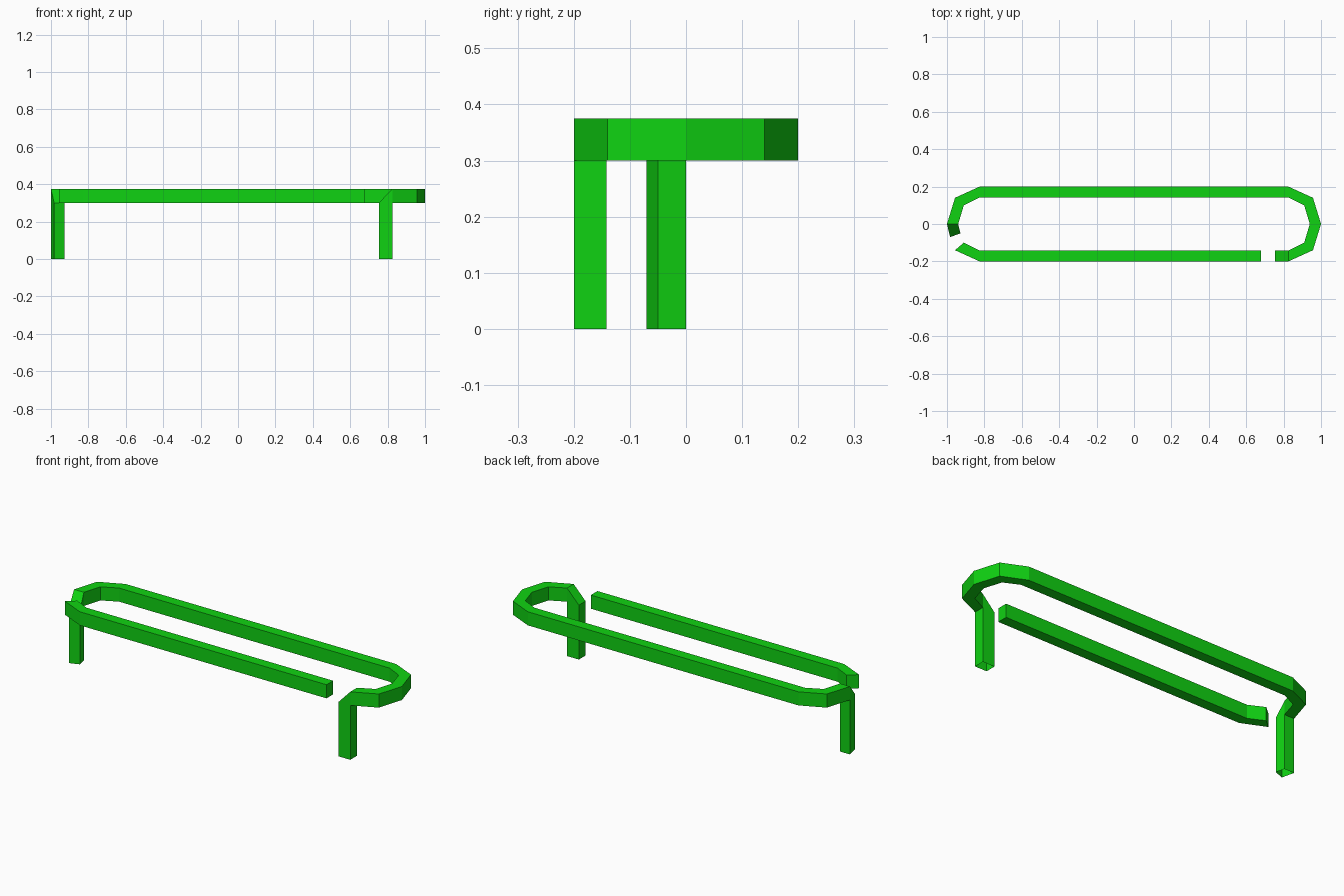
import bpy
import bmesh

cube = bpy.data.objects.get("Cube")
if cube:
    bpy.data.objects.remove(cube, do_unlink=True)

BOTTOM, TOP = 0.30, 0.375

green = bpy.data.materials.new("bright_green")
green.use_nodes = True
COLOUR = (0.005, 0.65, 0.006, 1.0)
green.diffuse_color = COLOUR
green.node_tree.nodes["Principled BSDF"].inputs["Base Color"].default_value = COLOUR

# Plan of one bend: (outer point, inner point)
STRAIGHT = ((0.825, 0.20), (0.825, 0.142))
CORNER = ((0.957, 0.14), (0.91, 0.10))
TIP = ((1.0, 0.0), (0.94, 0.0))


def place(pair, sx, sy):
    return [(x * sx, y * sy) for x, y in pair]


def rail_section(pair):
    """Upright square section of the rail."""
    outer, inner = pair
    return [(*outer, TOP), (*inner, TOP), (*inner, BOTTOM), (*outer, BOTTOM)]


def leg_sections(near, far):
    """Chamfered turn downwards followed by the foot."""
    ring = (far[0], far[1], near[1], near[0])
    return [[(*p, z) for p in ring] for z in (BOTTOM, 0.0)]


def sweep(name, sections, capped):
    """Skin a chain of four-sided sections."""
    bm = bmesh.new()
    rings = [[bm.verts.new(p) for p in s] for s in sections]
    for a, b in zip(rings, rings[1:]):
        for i in range(4):
            j = (i + 1) % 4
            bm.faces.new((a[i], a[j], b[j], b[i]))
    if capped:
        bm.faces.new(rings[0])
        bm.faces.new(rings[-1])
    bmesh.ops.remove_doubles(bm, verts=bm.verts, dist=0.0001)
    bmesh.ops.recalc_face_normals(bm, faces=bm.faces)
    mesh = bpy.data.meshes.new(name)
    bm.to_mesh(mesh)
    bm.free()
    mesh.materials.append(green)
    obj = bpy.data.objects.new(name, mesh)
    bpy.context.collection.objects.link(obj)
    return obj


# Long looped rail with a leg at each end
right_end = place(STRAIGHT, 1, -1)
left_end = place(TIP, -1, 1)
loop = [right_end, place(CORNER, 1, -1), TIP, CORNER, STRAIGHT,
        place(STRAIGHT, -1, 1), place(CORNER, -1, 1), left_end]
front_leg = leg_sections(right_end, [(0.753, -0.20), (0.753, -0.142)])
side_leg = leg_sections(left_end, [(-0.983, -0.07), (-0.928, -0.05)])
sweep("looped_rail_with_legs",
      front_leg[::-1] + [rail_section(p) for p in loop] + side_leg, False)

# Free front rail, bent at one end
front = [place(CORNER, -1, -1), place(STRAIGHT, -1, -1),
         [(0.68, -0.20), (0.68, -0.142)]]
sweep("front_rail", [rail_section(p) for p in front], True)
